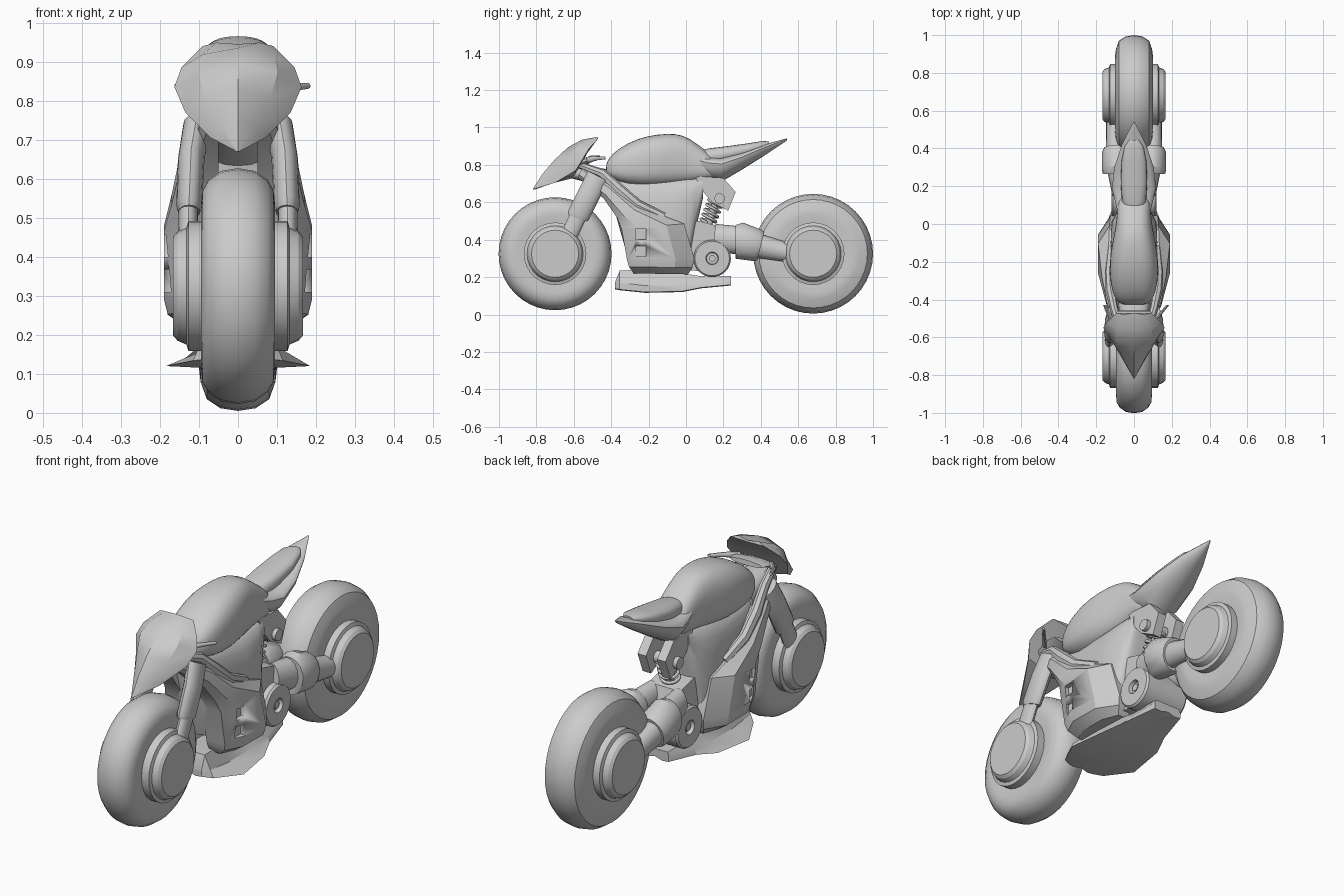
import bpy, bmesh
from math import sin, cos, pi, radians, copysign
from mathutils import Vector

if "Cube" in bpy.data.objects:
    bpy.data.objects.remove(bpy.data.objects["Cube"])


def loft(name, rings, mirror=False, smooth=35, subsurf=0):
    """Skin a list of equal-length point rings and cap both ends."""
    bm = bmesh.new()
    vs = [[bm.verts.new(p) for p in r] for r in rings]
    n = len(rings[0])
    for a, b in zip(vs, vs[1:]):
        for i in range(n):
            j = (i + 1) % n
            bm.faces.new((a[i], a[j], b[j], b[i]))
    bm.faces.new(vs[0][::-1])
    bm.faces.new(vs[-1])
    bmesh.ops.remove_doubles(bm, verts=bm.verts, dist=1e-5)
    bmesh.ops.recalc_face_normals(bm, faces=bm.faces)
    me = bpy.data.meshes.new(name)
    bm.to_mesh(me)
    bm.free()
    ob = bpy.data.objects.new(name, me)
    bpy.context.collection.objects.link(ob)
    bpy.ops.object.select_all(action='DESELECT')
    ob.select_set(True)
    bpy.context.view_layer.objects.active = ob
    bpy.ops.object.shade_smooth_by_angle(angle=radians(smooth))
    if subsurf:
        ob.modifiers.new("subsurf", 'SUBSURF').levels = subsurf
        ob.modifiers["subsurf"].render_levels = subsurf
    if mirror:
        ob.modifiers.new("mirror", 'MIRROR').use_mirror_merge = False
    return ob


def lathe(name, y, z, profile, n=32, **kw):
    """Revolve an (x, radius) profile about an x-parallel axle."""
    return loft(name, [[(x, y + r * cos(2 * pi * i / n), z + r * sin(2 * pi * i / n))
                        for i in range(n)] for x, r in profile], **kw)


def body(name, sections, e=2.4, n=20, belt=0.5, **kw):
    """Loft along y: (y, half width, top, bottom); belt = height of widest line."""
    rings = []
    for y, w, t, b in sections:
        m = b + (t - b) * belt
        ring = []
        for i in range(n):
            c, s = cos(2 * pi * i / n), sin(2 * pi * i / n)
            h = (t - m) if s > 0 else (m - b)
            ring.append((w * copysign(abs(c) ** (2 / e), c), y,
                         m + h * copysign(abs(s) ** (2 / e), s)))
        rings.append(ring)
    return loft(name, rings, **kw)


def limb(name, pts, n=16, **kw):
    """Elliptical tube through (x, y, z, rx, r), bending in the yz plane."""
    rings = []
    for k, (x, y, z, rx, r) in enumerate(pts):
        a, b = pts[max(k - 1, 0)], pts[min(k + 1, len(pts) - 1)]
        d = Vector((0, b[1] - a[1], b[2] - a[2])).normalized()
        rings.append([(x + rx * cos(2 * pi * i / n), y - d.z * r * sin(2 * pi * i / n),
                       z + d.y * r * sin(2 * pi * i / n)) for i in range(n)])
    return loft(name, rings, **kw)


def prism(name, x0, x1, outline, **kw):
    return loft(name, [[(x, y, z) for y, z in outline] for x in (x0, x1)], **kw)


def box(name, x0, x1, y0, y1, z0, z1, **kw):
    return prism(name, x0, x1, [(y0, z0), (y1, z0), (y1, z1), (y0, z1)], **kw)


# wheels: rounded tyre and stepped hub
for tag, y, z, R, w in (("front", -.70, .325, .302, .095), ("rear", .68, .325, .32, .1)):
    half = [(w * .93, .17), (w, .21), (w * .96, .245), (w * .8, R - .03), (w * .45, R - .007), (0, R)]
    lathe(tag + "_tyre", y, z, half + [(-x, r) for x, r in half[-2::-1]], n=40)
    lathe(tag + "_hub", y, z, [(.02, .167), (.127, .167), (.132, .15), (.155, .14), (.167, .126), (.167, 0)],
          n=28, mirror=True, smooth=25)

# front fork
limb("fork_upper", [(.105, -.47, .74, .035, .06), (.12, -.515, .65, .034, .06),
                    (.125, -.575, .53, .033, .06), (.125, -.58, .515, .028, .055)], mirror=True)
limb("fork_lower", [(.127, -.56, .56, .025, .045), (.128, -.66, .35, .025, .045)], mirror=True)

# headlight mask: ridge point, edge point, inner point per row
rows = [((-.82, .67), (.004, -.815, .67), (-.81, .668)),
        ((-.765, .755), (.07, -.70, .705), (-.72, .70)),
        ((-.70, .83), (.135, -.59, .77), (-.60, .73)),
        ((-.63, .895), (.163, -.55, .835), (-.56, .80)),
        ((-.555, .935), (.145, -.52, .885), (-.53, .86)),
        ((-.47, .945), (.09, -.47, .94), (-.475, .935))]
rings = []
for k, (c, e, i) in enumerate(rows):
    C, E, I = Vector((0, *c)), Vector(e), Vector((0, *i))
    g = e[0] / .163
    half = [C, C.lerp(E, .55) + Vector((.012, -.02, .012)) * g, E, E.lerp(I, .5)]
    rings.append(half + [I] + [Vector((-p.x, p.y, p.z)) for p in half[:0:-1]])
loft("headlight_mask", rings, smooth=30)

# handlebars and steering neck
limb("handlebar_centre", [(0, -.58, .80, .10, .02), (0, -.50, .835, .10, .018), (0, -.46, .84, .09, .012)], n=10)
for side, tip in ((1, .178), (-1, .155)):
    limb("handlebar", [(side * .09, -.53, .825, .015, .018), (side * .13, -.485, .835, .012, .012),
                       (side * tip, -.43, .838, .008, .008)], n=10)
body("steering_neck", [(-.62, .05, .79, .73), (-.5, .075, .79, .70), (-.38, .09, .77, .62)])

# fuel tank, tail and seat
body("fuel_tank", [(-.428, .06, .80, .75), (-.415, .085, .835, .735), (-.365, .118, .888, .70),
                   (-.25, .131, .947, .68), (-.15, .125, .964, .682), (-.055, .105, .97, .692),
                   (.02, .092, .945, .70), (.1, .088, .88, .715), (.17, .085, .83, .72)],
     e=2.7, n=28, belt=.45, subsurf=1)
body("tail", [(.06, .085, .86, .74), (.12, .1, .845, .72), (.19, .117, .842, .71), (.3, .104, .868, .775),
              (.42, .064, .91, .85), (.54, .004, .942, .93)], e=1.9, belt=.72)
body("seat", [(.09, .05, .88, .80), (.12, .064, .888, .80), (.22, .07, .9, .82), (.33, .066, .915, .85),
              (.41, .05, .928, .88), (.445, .025, .925, .90)], e=2.6)

# engine core under the tank
body("engine_core", [(-.40, .08, .74, .62), (-.31, .1, .73, .3), (-.1, .125, .73, .2),
                     (.01, .12, .74, .22), (.045, .1, .74, .42), (.09, .08, .74, .62)], e=3.2)
prism("gearbox", -.085, .085, [(.0, .24), (.17, .22), (.22, .32), (.18, .43), (.165, .475), (.07, .5), (.0, .5)])

# side cowls: front edge, rear edge and x at front / flat / rear
rings = []
for f, r, x0, x1, x2 in (((-.58, .735), (-.55, .79), .075, .09, .08),
                         ((-.44, .62), (-.40, .70), .115, .145, .125),
                         ((-.37, .52), (-.24, .575), .135, .17, .14),
                         ((-.345, .46), (-.01, .485), .15, .19, .13),
                         ((-.315, .29), (.045, .30), .15, .19, .125),
                         ((-.305, .255), (.035, .25), .14, .18, .12),
                         ((-.28, .22), (.01, .215), .1, .13, .1)):
    F, B = Vector(f), Vector(r)
    rings.append([(x, *F.lerp(B, t)) for x, t in ((.05, 0), (x0, 0), (x1, .25), (x1, .72), (x2, 1), (.05, 1))])
cowl = loft("side_cowl", rings, smooth=25)
for z in (.43, .34):
    c = box("vent_cutter", .165, .24, -.27, -.215, z - .03, z + .027)
    c.hide_render = True
    c.hide_viewport = False
    c.display_type = 'WIRE'
    m = cowl.modifiers.new("vent", 'BOOLEAN')
    m.object, m.operation, m.solver = c, 'DIFFERENCE', 'EXACT'
bpy.context.view_layer.objects.active = cowl
for m in list(cowl.modifiers):
    if m.type == 'BOOLEAN':
        bpy.ops.object.modifier_apply(modifier=m.name)
for c in [o for o in bpy.data.objects if o.name.startswith("vent_cutter")]:
    bpy.data.objects.remove(c)
cowl.modifiers.new("mirror", 'MIRROR')

# frame spar running from steering head along the cowl
limb("frame_spar", [(.07, -.57, .80, .02, .018), (.105, -.45, .755, .022, .025), (.125, -.36, .67, .025, .032),
                    (.13, -.26, .585, .025, .03), (.12, -.12, .52, .02, .025)], n=8, mirror=True)

# belly pan with side winglets
rings = []
for y, w, zt, zs, zb in ((-.38, .07, .17, .16, .135), (-.355, .115, .235, .17, .13), (-.22, .185, .24, .155, .116),
                         (-.02, .155, .22, .155, .12), (.08, .115, .205, .17, .14), (.24, .075, .205, .19, .155)):
    half = [(min(w, .07), zt), (min(w, .1), zs), (w, zb + .004), (w * .55, zb)]
    rings.append([(x, y, z) for x, z in half] + [(0, y, zb + .012)]
                 + [(-x, y, z) for x, z in half[::-1]] + [(0, y, zt)])
loft("belly_pan", rings, smooth=25)

# rear suspension: brackets, bolts, spring
prism("shock_bracket", .03, .075, [(.05, .74), (.2, .73), (.265, .655), (.225, .555), (.14, .6), (.08, .67)],
      mirror=True)
lathe("shock_bolt", .18, .62, [(-.095, 0), (-.095, .028), (.095, .028), (.095, 0)], n=16)
limb("shock_rod", [(0, .17, .63, .02, .02), (0, .12, .48, .02, .02)])
cu = bpy.data.curves.new("shock_spring", 'CURVE')
cu.dimensions, cu.bevel_depth, cu.bevel_resolution = '3D', .008, 1
sp = cu.splines.new('POLY')
sp.points.add(80)
axis = Vector((0, -.05, -.13))
n1 = Vector((0, .13, -.05)).normalized()
for i, p in enumerate(sp.points):
    a = i / 80 * 10 * pi
    v = Vector((0, .165, .62)) + axis * (i / 80) + Vector((1, 0, 0)) * .04 * cos(a) + n1 * .04 * sin(a)
    p.co = (*v, 1)
bpy.context.collection.objects.link(bpy.data.objects.new("shock_spring", cu))

# swingarm: pivot disc, arm, sleeve and axle tube
lathe("swingarm_pivot", .14, .30, [(0, .1), (.11, .1), (.12, .092), (.12, .034), (.1, .03), (.1, 0)],
      mirror=True, smooth=25)
lathe("pivot_pin", .14, .30, [(0, .018), (.112, .018), (.112, 0)], n=12, mirror=True)
limb("swingarm", [(.07, .15, .41, .045, .075), (.085, .3, .395, .06, .075)], mirror=True)
limb("swingarm_sleeve", [(.09, .265, .395, .075, .085), (.09, .285, .395, .08, .1),
                         (.09, .38, .37, .08, .088), (.09, .40, .365, .07, .078)], n=18, mirror=True)
limb("axle_tube", [(.1, .37, .37, .05, .066), (.1, .53, .335, .048, .052), (.1, .62, .325, .045, .05)], mirror=True)
